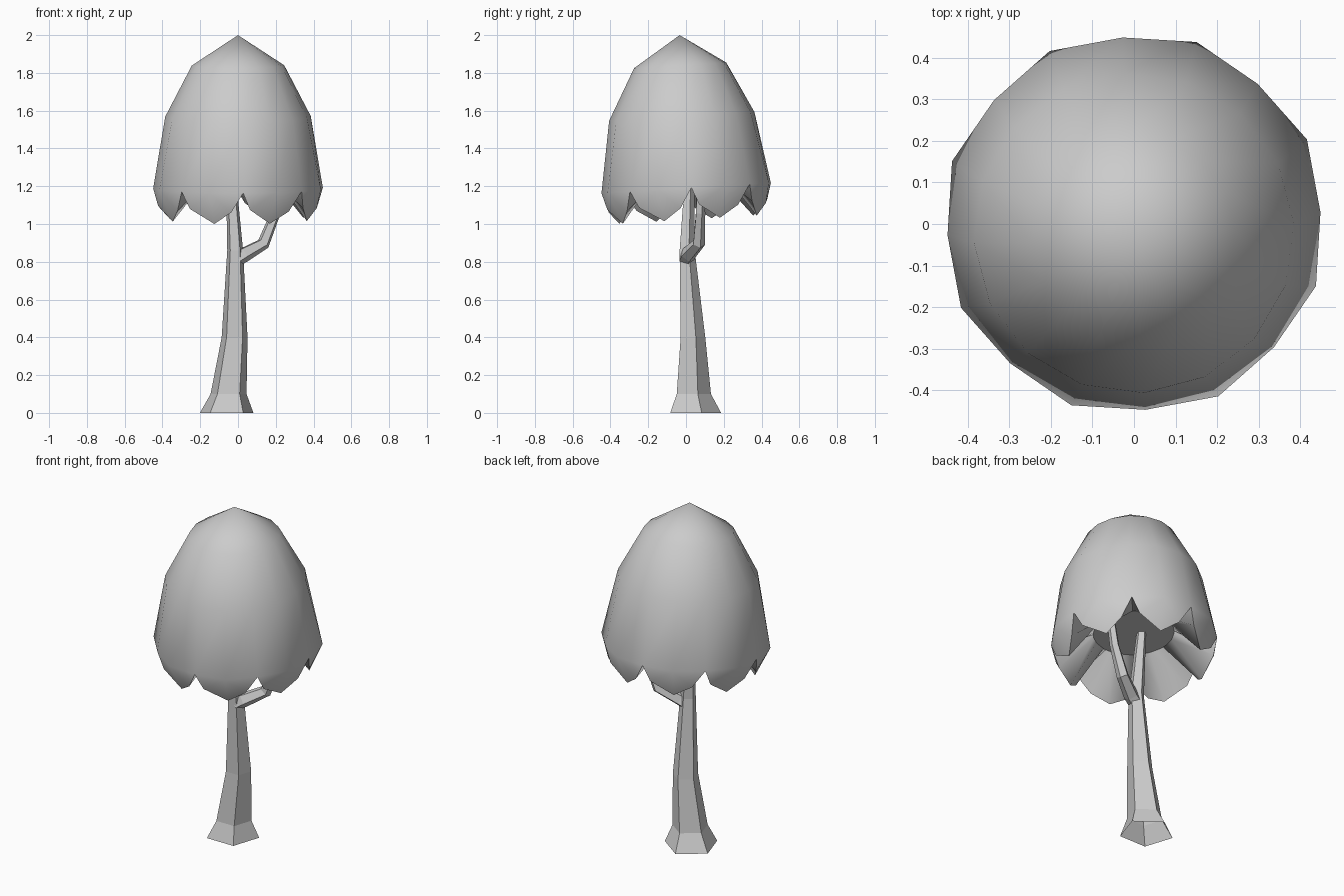
import bpy, bmesh, math
from mathutils import Vector, Matrix

if "Cube" in bpy.data.objects:
    bpy.data.objects.remove(bpy.data.objects["Cube"])


def finish(bm, name):
    bmesh.ops.recalc_face_normals(bm, faces=bm.faces)
    mesh = bpy.data.meshes.new(name)
    bm.to_mesh(mesh)
    bm.free()
    ob = bpy.data.objects.new(name, mesh)
    bpy.context.collection.objects.link(ob)
    return ob


def ring(bm, r, z, angles, y=0):
    return [bm.verts.new((r * math.cos(math.radians(a)), y + r * math.sin(math.radians(a)), z))
            for a in angles]


def bridge(bm, a, b):
    n = len(a)
    for i in range(n):
        j = (i + 1) % n
        bm.faces.new((a[i], a[j], b[j], b[i]))


def limb(name, sections, sides, start, horizontal=True):
    """Flat-sided tapering tube, open at its foot, through (x, y, z, radius) sections."""
    bm = bmesh.new()
    pts = [Vector(s[:3]) for s in sections]
    rings = []
    for k, p in enumerate(pts):
        if horizontal:
            rot = Matrix.Identity(3)
        else:
            d = pts[min(k + 1, len(pts) - 1)] - pts[max(k - 1, 0)]
            rot = Vector((0, 0, 1)).rotation_difference(d).to_matrix()
        loop = ring(bm, sections[k][3], 0, [start + 360 / sides * i for i in range(sides)])
        for v in loop:
            v.co = p + rot @ v.co
        rings.append(loop)
    for a, b in zip(rings, rings[1:]):
        bridge(bm, a, b)
    bm.faces.new(rings[-1])
    return finish(bm, name)


# Five-sided trunk with flared foot
limb("trunk", [(-.06, .037, 0, .149), (-.05, .032, .1, .1), (-.018, .03, .4, .072),
               (-.015, .002, .86, .044), (-.03, .012, 1.12, .033), (-.04, .018, 1.27, .027)],
     5, -54)

# Bent side branch
limb("branch", [(-.01, 0, .815, .042), (.03, .012, .838, .042), (.135, .067, .897, .035),
                (.2, .075, 1.06, .027), (.235, .075, 1.27, .022)], 5, 20, False)

# Canopy: dome with eight leaf teeth, tilted slightly forward
bm = bmesh.new()
OFF = 3.5
around = [OFF + 22.5 * i for i in range(16)]
rim = ring(bm, .45, 1.19, around)
for v in rim[1::2]:
    v.co.xy *= 1.03
mid = ring(bm, .386, 1.57, around)
top = ring(bm, .245, 1.84, around, .008)
bridge(bm, rim, mid)
bridge(bm, mid, top)
apex = bm.verts.new((0, .015, 2))
for i in range(16):
    bm.faces.new((top[i], top[(i + 1) % 16], apex))

# Tooth outlines, with walls sloping in to a small flat underside
outer, ceiling = [], []
for k in range(8):
    a = OFF + 45 * k
    steps = [a, a + 5, a + 22.5, a + 36.5]
    left = ring(bm, .428, 1.10, [steps[1]])[0]
    tip = ring(bm, .385, 1.022, [steps[2]])[0]
    right = ring(bm, .418, 1.085, [steps[3]])[0]
    n0, m, n1 = rim[2 * k], rim[2 * k + 1], rim[(2 * k + 2) % 16]
    for pair in ((n0, left), (left, tip), (tip, right), (right, n1)):
        bm.faces.new((*pair, m))
    outer += [n0, left, tip, right]
    ceiling += ring(bm, .22, 1.245, steps)
bridge(bm, outer, ceiling)
bm.faces.new(ceiling)
bmesh.ops.rotate(bm, verts=bm.verts, cent=(0, 0, 1.4),
                 matrix=Matrix.Rotation(math.radians(3.5), 3, 'X'))
bmesh.ops.translate(bm, verts=bm.verts, vec=(0, -.012, 0))
canopy = finish(bm, "canopy")

bpy.ops.object.select_all(action='DESELECT')
canopy.select_set(True)
bpy.context.view_layer.objects.active = canopy
bpy.ops.object.shade_smooth_by_angle(angle=math.radians(50))
